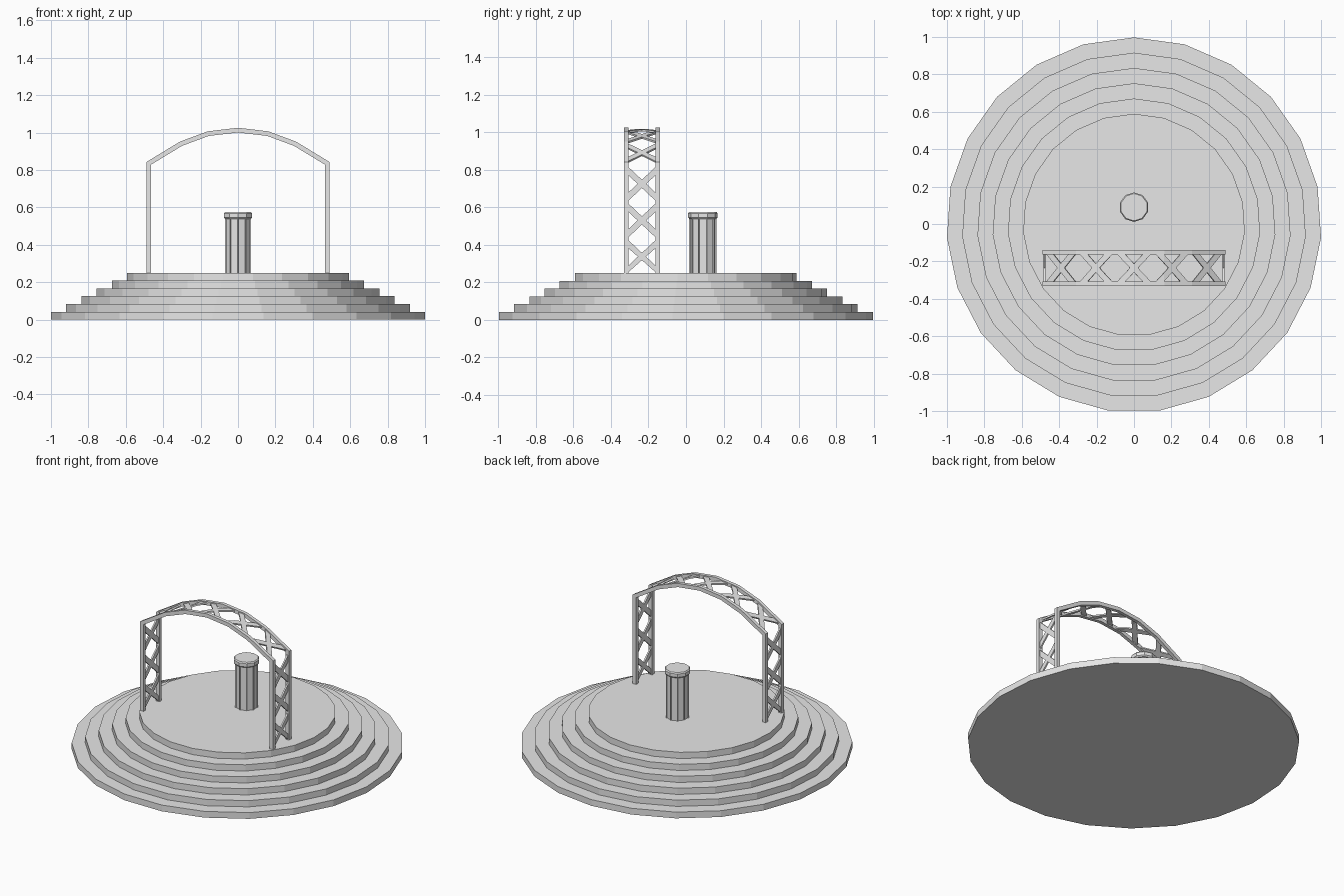
import bpy, bmesh, math
from mathutils import Vector

if "Cube" in bpy.data.objects:
    bpy.data.objects.remove(bpy.data.objects["Cube"])

grey = bpy.data.materials.new("stone grey")
grey.diffuse_color = (0.8, 0.8, 0.8, 1)
grey.use_nodes = True
grey.node_tree.nodes["Principled BSDF"].inputs["Base Color"].default_value = grey.diffuse_color


def finish(bm, name):
    bmesh.ops.recalc_face_normals(bm, faces=bm.faces)
    me = bpy.data.meshes.new(name)
    bm.to_mesh(me)
    bm.free()
    me.materials.append(grey)
    ob = bpy.data.objects.new(name, me)
    bpy.context.collection.objects.link(ob)
    return ob


def lathe(name, n, profile, cy, turn=0.0):
    """Flat-faced n-gon solid from (radius, z) pairs, one corner at +y."""
    bm = bmesh.new()
    rings = []
    for r, z in profile:
        rings.append([bm.verts.new((r * math.sin(2 * math.pi * (k + turn) / n),
                                    cy + r * math.cos(2 * math.pi * (k + turn) / n), z))
                      for k in range(n)])
    for a, b in zip(rings, rings[1:]):
        for k in range(n):
            bm.faces.new((a[k], a[(k + 1) % n], b[(k + 1) % n], b[k]))
    bm.faces.new(rings[0])
    bm.faces.new(rings[-1])
    bmesh.ops.recalc_face_normals(bm, faces=bm.faces)
    return bm


# Stepped round base
H = 0.25
STEPS = 6
prof = []
for i in range(STEPS):
    r = 1.0023 - i * 0.0817
    prof += [(r, H * i / STEPS), (r, H * (i + 1) / STEPS)]
finish(lathe("base", 23, prof, -0.0047), "stepped_base")

# Pedestal column with recessed panels
PY = 0.09
bm = lathe("shaft", 10, [(0.073, H - 0.005), (0.073, 0.545)], PY)
sides = [f for f in bm.faces if abs(f.normal.z) < 0.5]
bmesh.ops.inset_individual(bm, faces=sides, thickness=0.006, depth=-0.006)
finish(bm, "pedestal_shaft")
finish(lathe("cap", 10, [(0.072, 0.538), (0.079, 0.546), (0.079, 0.568), (0.073, 0.575)], PY),
       "pedestal_cap")

# Arch path in the xz plane
half = [(-0.478, H - 0.005), (-0.478, 0.835), (-0.305, 0.940), (-0.160, 0.994), (0, 1.013)]
path = [Vector(p) for p in half + [(-x, z) for x, z in half[-2::-1]]]
dist = [0.0]
for a, b in zip(path, path[1:]):
    dist.append(dist[-1] + (b - a).length)


def at(s):
    for i in range(len(path) - 1):
        if s <= dist[i + 1] + 1e-6:
            break
    return path[i].lerp(path[i + 1], (s - dist[i]) / (dist[i + 1] - dist[i]))


def offset(d):
    """Mitred parallel of the path."""
    out = []
    for i, p in enumerate(path):
        dirs = [(path[j + 1] - path[j]).normalized()
                for j in (i - 1, i) if 0 <= j < len(path) - 1]
        norms = [Vector((-t.y, t.x)) for t in dirs]
        m = sum(norms, Vector((0, 0))).normalized()
        out.append(p + m * (d / m.dot(norms[0])))
    return out


# Two square-section arch rails
AY = -0.235
for name, y in (("front_arch_rail", AY - 0.084), ("back_arch_rail", AY + 0.084)):
    bm = bmesh.new()
    o, n = offset(0.0125), offset(-0.0125)
    rings = []
    for a, b in zip(o, n):
        rings.append([bm.verts.new((q.x, yy, q.y)) for q, yy in
                      ((a, y - 0.0115), (a, y + 0.0115), (b, y + 0.0115), (b, y - 0.0115))])
    for a, b in zip(rings, rings[1:]):
        for k in range(4):
            bm.faces.new((a[k], a[(k + 1) % 4], b[(k + 1) % 4], b[k]))
    bm.faces.new(rings[0])
    bm.faces.new(rings[-1])
    finish(bm, name)

# Crossed lattice strips: laid out flat as (distance, y), then bent along the path
total = dist[-1]
legs = [0.09, 0.285, 0.48]
top_pitch = (total - 2 * dist[1]) / 5
centres = legs + [dist[1] + top_pitch * (i + 0.5) for i in range(5)] + [total - s for s in legs]
bm = bmesh.new()
RY, RS, W = 0.083, 0.078, 0.022
for c in centres:
    for sgn in (-1, 1):
        bm.faces.new([bm.verts.new((max(s, 0), y, 0)) for s, y in (
            (c - RS - W, -RY * sgn), (c - RS + W, -RY * sgn),
            (c + RS + W, RY * sgn), (c + RS - W, RY * sgn))])
for d in dist[1:-1]:
    bmesh.ops.bisect_plane(bm, geom=bm.verts[:] + bm.edges[:] + bm.faces[:],
                           plane_co=(d, 0, 0), plane_no=(1, 0, 0))
for v in bm.verts:
    q = at(min(v.co.x, total))
    v.co = (q.x, AY + v.co.y, q.y)
braces = finish(bm, "arch_lattice")
mod = braces.modifiers.new("thickness", 'SOLIDIFY')
mod.thickness = 0.01
mod.offset = 0
